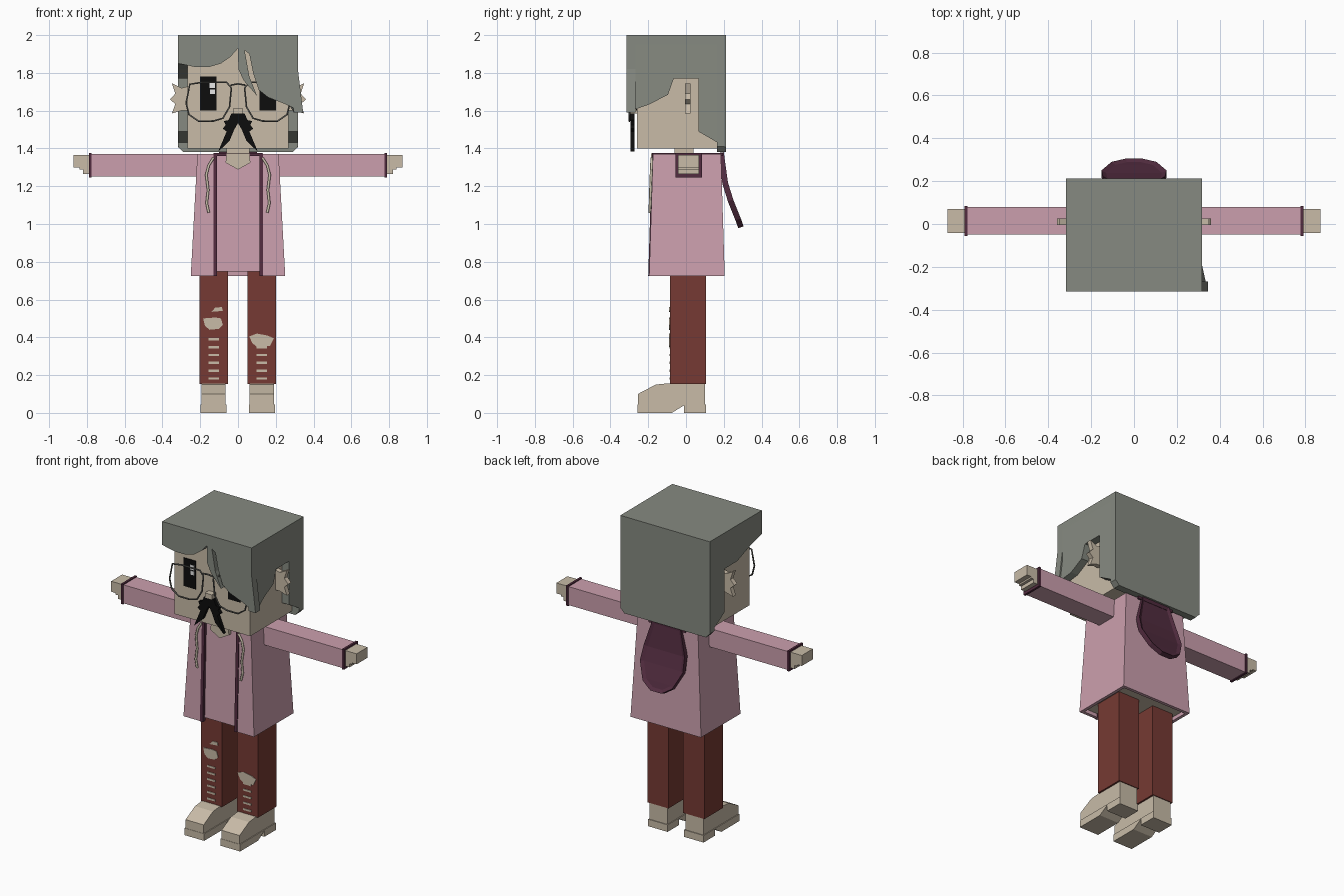
import bpy, bmesh
from mathutils import Vector

if "Cube" in bpy.data.objects:
    bpy.data.objects.remove(bpy.data.objects["Cube"])


def material(name, red, green, blue):
    mat = bpy.data.materials.new(name)
    mat.use_nodes = True
    colour = (red, green, blue, 1)
    mat.diffuse_color = colour
    mat.node_tree.nodes["Principled BSDF"].inputs["Base Color"].default_value = colour
    return mat


HAIR = material("grey green hair", .24, .255, .22)
SKIN = material("beige skin", .58, .5, .39)
PINK = material("pink jacket", .6, .347, .42)
PLUM = material("plum trim", .084, .025, .05)
RUST = material("rust trousers", .18, .042, .033)
BLACK = material("black", .004, .004, .004)
WHITE = material("white", .85, .85, .85)
WIRE = material("grey wire", .11, .11, .1)
STRING = material("cream cord", .6, .54, .42)


def finish(name, bm, *mats):
    bmesh.ops.recalc_face_normals(bm, faces=bm.faces)
    mesh = bpy.data.meshes.new(name)
    bm.to_mesh(mesh)
    bm.free()
    obj = bpy.data.objects.new(name, mesh)
    bpy.context.collection.objects.link(obj)
    for mat in mats:
        mesh.materials.append(mat)
    return obj


def prism(name, outline, axis, low, high, mat):
    """Extrude a flat outline along an axis from low to high."""
    place = {"x": lambda a, b, d: (d, a, b),
             "y": lambda a, b, d: (a, d, b),
             "z": lambda a, b, d: (a, b, d)}[axis]
    bm = bmesh.new()
    face = bm.faces.new([bm.verts.new(place(a, b, low)) for a, b in outline])
    moved = bmesh.ops.extrude_face_region(bm, geom=[face])["geom"]
    shift = Vector(place(0, 0, high - low))
    for v in moved:
        if isinstance(v, bmesh.types.BMVert):
            v.co += shift
    if face.is_valid and not any(len(e.link_faces) > 1 for e in face.edges):
        bm.faces.new([v for v in face.verts])
    if not any(all(abs(v.co["xyz".index(axis)] - low) < 1e-6 for v in f.verts) for f in bm.faces):
        bm.verts.ensure_lookup_table()
        bm.faces.new(bm.verts[:len(outline)])
    return finish(name, bm, mat)


def box(name, x0, x1, y0, y1, z0, z1, mat):
    return prism(name, [(x0, y0), (x1, y0), (x1, y1), (x0, y1)], "z", z0, z1, mat)


def wire(name, points, radius, mat, cyclic=False):
    curve = bpy.data.curves.new(name, "CURVE")
    curve.dimensions = "3D"
    curve.bevel_depth = radius
    curve.bevel_resolution = 1
    spline = curve.splines.new("POLY")
    spline.points.add(len(points) - 1)
    for p, co in zip(spline.points, points):
        p.co = (*co, 1)
    spline.use_cyclic_u = cyclic
    curve.materials.append(mat)
    obj = bpy.data.objects.new(name, curve)
    bpy.context.collection.objects.link(obj)


def mirrored(points):
    return [(-p[0], *p[1:]) for p in points]


# Head, neck and nose
box("head", -.268, .268, -.26, .18, 1.4, 1.96, SKIN)
box("neck", -.06, .06, -.06, .04, 1.34, 1.42, SKIN)
box("nose", -.025, .025, -.3, -.255, 1.585, 1.615, SKIN)

# Hair: crown, back, swept fringe and notched sides
box("hair_crown", -.317, .317, -.315, .212, 1.95, 2, HAIR)
prism("hair_back", [(-.317, 2), (-.317, 1.41), (-.29, 1.38), (.29, 1.38), (.317, 1.41), (.317, 2)],
      "y", .165, .212, HAIR)
fringe = [(-.317, 2), (-.317, 1.85), (-.23, 1.832), (-.15, 1.832), (-.09, 1.85), (-.04, 1.885), (0, 1.93),
          (.002, 1.82), (.03, 1.76), (.1, 1.68), (.06, 1.78), (.035, 1.92), (.06, 1.9), (.08, 1.8),
          (.11, 1.71), (.16, 1.67), (.25, 1.635), (.345, 1.59), (.317, 1.82), (.317, 2)]
prism("hair_fringe", fringe, "y", -.315, -.268, HAIR)
behind_ear = [(-.065, 1.77), (.065, 1.77), (.065, 1.49), (.212, 1.405), (.212, 2), (-.315, 2)]
prism("hair_side_right", behind_ear + [(-.315, 1.85), (-.2, 1.82)], "x", -.317, -.268, HAIR)
long_side = prism("hair_side_left", behind_ear + [(-.315, 1.82), (-.315, 1.59), (-.19, 1.635), (-.095, 1.685)],
                  "x", .268, .317, HAIR)
for v in long_side.data.vertices:
    if v.co.y < -.3 and v.co.z < 1.6:
        v.co.x += .028

# Ears, eyes, moustache halves and spectacles
ear = [(.26, 1.73), (.3, 1.72), (.35, 1.745), (.332, 1.69), (.36, 1.66), (.332, 1.635), (.35, 1.585),
       (.3, 1.6), (.26, 1.6)]
tache = [(0, 1.585), (.035, 1.585), (.05, 1.55), (.075, 1.545), (.065, 1.525), (.08, 1.505), (.06, 1.49),
         (.105, 1.383), (.045, 1.44), (.02, 1.5), (0, 1.535)]
lens = [(.275, -.3, 1.64), (.255, -.3, 1.74), (.19, -.3, 1.75), (.06, -.3, 1.75), (.035, -.3, 1.72),
        (.045, -.3, 1.62), (.08, -.3, 1.56), (.13, -.3, 1.545), (.21, -.3, 1.545), (.26, -.3, 1.58)]
for side, flip in (("left", list), ("right", mirrored)):
    prism("ear_" + side, flip(ear), "y", -.005, .025, SKIN)
    prism("eye_" + side, flip([(.115, 1.6), (.2, 1.6), (.2, 1.78), (.115, 1.78)]), "y", -.266, -.259, BLACK)
    prism("moustache_" + side, flip(tache), "y", -.295, -.272, BLACK)
    wire("spectacle_rim_" + side, flip(lens), .005, WIRE, True)
wire("spectacle_bridge", [(-.04, -.3, 1.735), (0, -.305, 1.742), (.04, -.3, 1.735)], .005, WIRE)
for x, z, size in ((-.137, 1.735, .03), (-.135, 1.7, .025)):
    box("eye_glint", x - size / 2, x + size / 2, -.269, -.265, z - size / 2, z + size / 2, WHITE)


# Torso core and open jacket, both narrowing upwards
def narrow_top(obj):
    for v in obj.data.vertices:
        if v.co.z > 1:
            v.co.y = .005 + (v.co.y - .005) * .9
            if abs(v.co.x) > .2:
                v.co.x *= .86


core = box("shirt", -.23, .23, -.18, .185, .748, 1.368, PINK)
core.data.materials.append(SKIN)
for f in core.data.polygons:
    if f.center.z < .75:
        f.material_index = 1
narrow_top(core)
half = [(.12, -.195), (.25, -.195), (.25, .205)]
inner = [(.23, .185), (.23, -.175), (.12, -.175)]
narrow_top(prism("jacket", half + mirrored(half)[::-1] + mirrored(inner)[::-1] + inner, "z", .725, 1.37, PINK))
for side, x in (("left", .123), ("right", -.12)):
    narrow_top(box("jacket_trim_" + side, x - .01, x + .01, -.2, -.17, .725, 1.374, PLUM))
box("collar", -.13, .13, -.18, .195, 1.36, 1.376, PLUM)
prism("open_neck", [(-.06, 1.372), (-.066, 1.325), (0, 1.288), (.066, 1.325), (.06, 1.372)],
      "y", -.186, -.16, SKIN)

# Draw cords
cord = [(.13, -.181, 1.35), (.155, -.183, 1.31), (.168, -.185, 1.26), (.158, -.188, 1.18),
        (.166, -.19, 1.11), (.155, -.192, 1.06)]
wire("cord_left", cord, .007, STRING)
wire("cord_right", mirrored(cord), .007, STRING)

# Hanging hood: a curved plate with a sunken middle
hood_half = [(.1, .2, 1.38), (.145, .222, 1.22), (.152, .25, 1.13), (.105, .29, 1.03), (.04, .305, .988)]
bm = bmesh.new()
outer = [bm.verts.new(p) for p in hood_half + mirrored(hood_half)[::-1]]
rows = [bm.faces.new((outer[i], outer[i + 1], outer[-i - 2], outer[-i - 1])) for i in range(4)]
bmesh.ops.recalc_face_normals(bm, faces=rows)
if rows[0].normal.y < 0:
    bmesh.ops.reverse_faces(bm, faces=rows)
bmesh.ops.solidify(bm, geom=rows, thickness=.03)
outside = [f for f in bm.faces if f.normal.y > .5]
bmesh.ops.inset_region(bm, faces=outside, thickness=.022, depth=-.01)
finish("hood", bm, PLUM)

# Arms, cuffs and hands
palm = [(.78, 1.365), (.87, 1.365), (.87, 1.298), (.838, 1.298), (.838, 1.288), (.82, 1.288),
        (.82, 1.265), (.78, 1.265)]
for side, flip, s in (("left", list, 1), ("right", mirrored, -1)):
    box("sleeve_" + side, s * .2, s * .78, -.05, .08, 1.252, 1.37, PINK)
    box("cuff_" + side, s * .776, s * .79, -.056, .085, 1.247, 1.376, PLUM)
    prism("hand_" + side, flip(palm), "y", -.042, .07, SKIN)

# Legs and heeled shoes
upper = [(-.255, .04), (-.255, .1), (-.16, .15), (-.1, .156), (.1, .156), (.1, .04)]
sole = [(-.257, 0), (-.257, .045), (.105, .045), (.105, 0), (-.01, 0), (-.01, .04), (-.075, 0)]
for side, x in (("left", .126), ("right", -.129)):
    box("trouser_" + side, x - .075, x + .075, -.085, .105, .152, .76, RUST)
    prism("shoe_" + side, upper, "x", x - .064, x + .064, SKIN)
    prism("sole_" + side, sole, "x", x - .069, x + .069, SKIN)
    for i in range(6 if x < 0 else 5):
        z = .182 + i * .0415
        box("slit_" + side, x - .028, x + .028, -.088, -.083, z - .006, z + .006, SKIN)

# Torn patches on the trousers
tears = {"tear_right": [(-.185, .5), (-.12, .505), (-.09, .5), (-.08, .465), (-.1, .445), (-.15, .44), (-.175, .46)],
         "tear_small": [(-.14, .535), (-.08, .54), (-.085, .56), (-.12, .558)],
         "tear_left": [(.06, .405), (.1, .42), (.155, .41), (.19, .395), (.17, .355), (.1, .35), (.075, .37)]}
for name, outline in tears.items():
    prism(name, outline, "y", -.089, -.083, SKIN)
